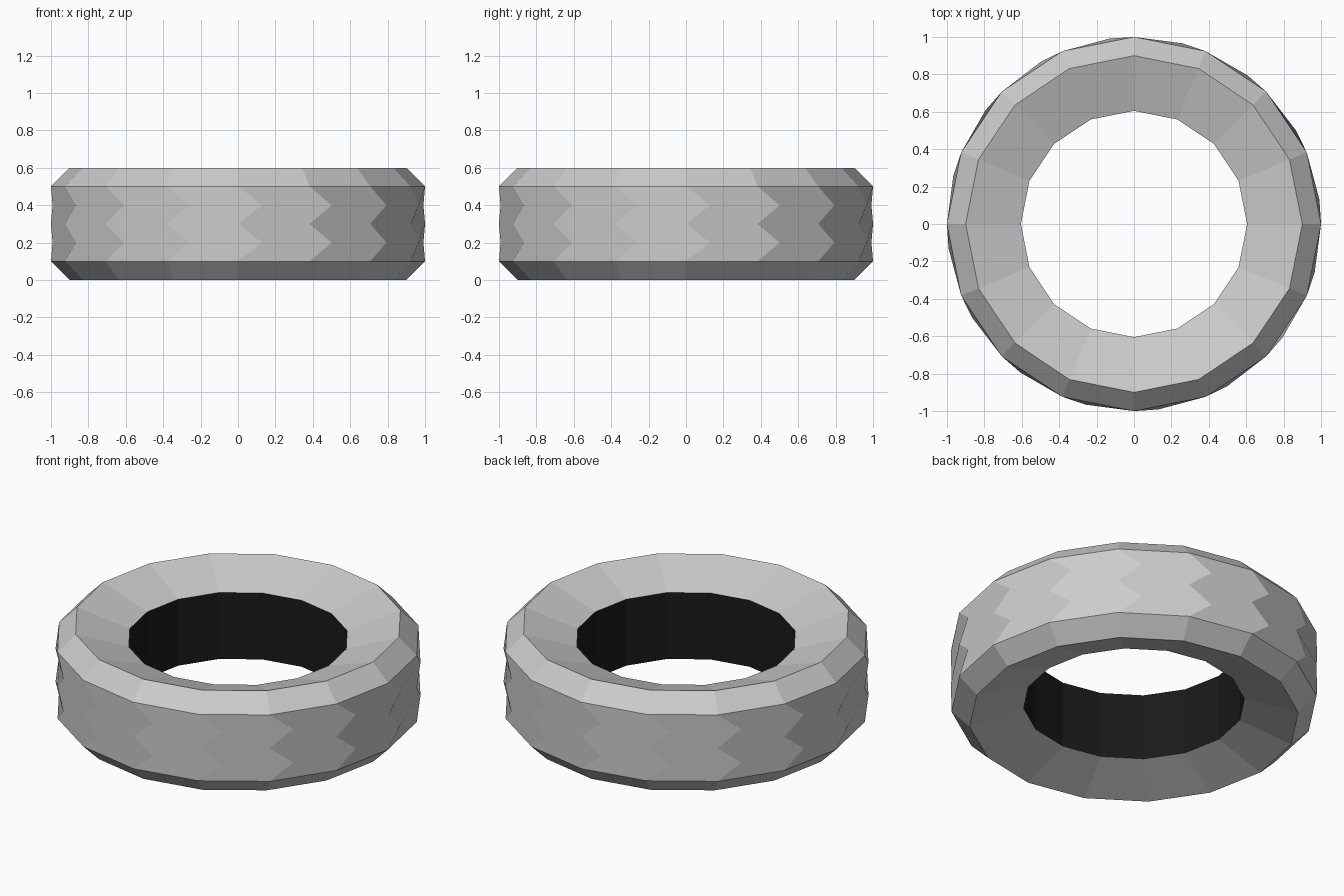
import bpy, bmesh
from math import sin, cos, pi, radians

if "Cube" in bpy.data.objects:
    bpy.data.objects.remove(bpy.data.objects["Cube"])

SIDES = 16
TWIST = radians(7.5)   # offset of the zigzag tread rings

# cross-section rings: radius, height, twist
profile = [(0.605, 0.1, 0), (0.9, 0.0, 0), (1, 0.1, 0), (1, 0.2, TWIST),
           (1, 0.3, 0), (1, 0.4, TWIST), (1, 0.5, 0), (0.9, 0.6, 0), (0.605, 0.5, 0)]

bm = bmesh.new()
rings = []
for r, z, t in profile:
    rings.append([bm.verts.new((r * cos(2 * pi * i / SIDES + t), r * sin(2 * pi * i / SIDES + t), z))
                  for i in range(SIDES)])

# sidewalls, shoulders and tread, then the dark bore closing the loop
for k in range(len(rings)):
    a, b = rings[k], rings[(k + 1) % len(rings)]
    for i in range(SIDES):
        j = (i + 1) % SIDES
        f = bm.faces.new((a[i], a[j], b[j], b[i]))
        f.material_index = 1 if k == len(rings) - 1 else 0
bmesh.ops.recalc_face_normals(bm, faces=bm.faces)

mesh = bpy.data.meshes.new("tyre")
bm.to_mesh(mesh)
bm.free()
tyre = bpy.data.objects.new("tyre", mesh)
bpy.context.collection.objects.link(tyre)

# grey rubber and near-black inner bore
for name, c in (("rubber", 0.8), ("bore", 0.01)):
    m = bpy.data.materials.new(name)
    m.diffuse_color = (c, c, c, 1)
    m.use_nodes = True
    m.node_tree.nodes["Principled BSDF"].inputs["Base Color"].default_value = m.diffuse_color
    mesh.materials.append(m)
